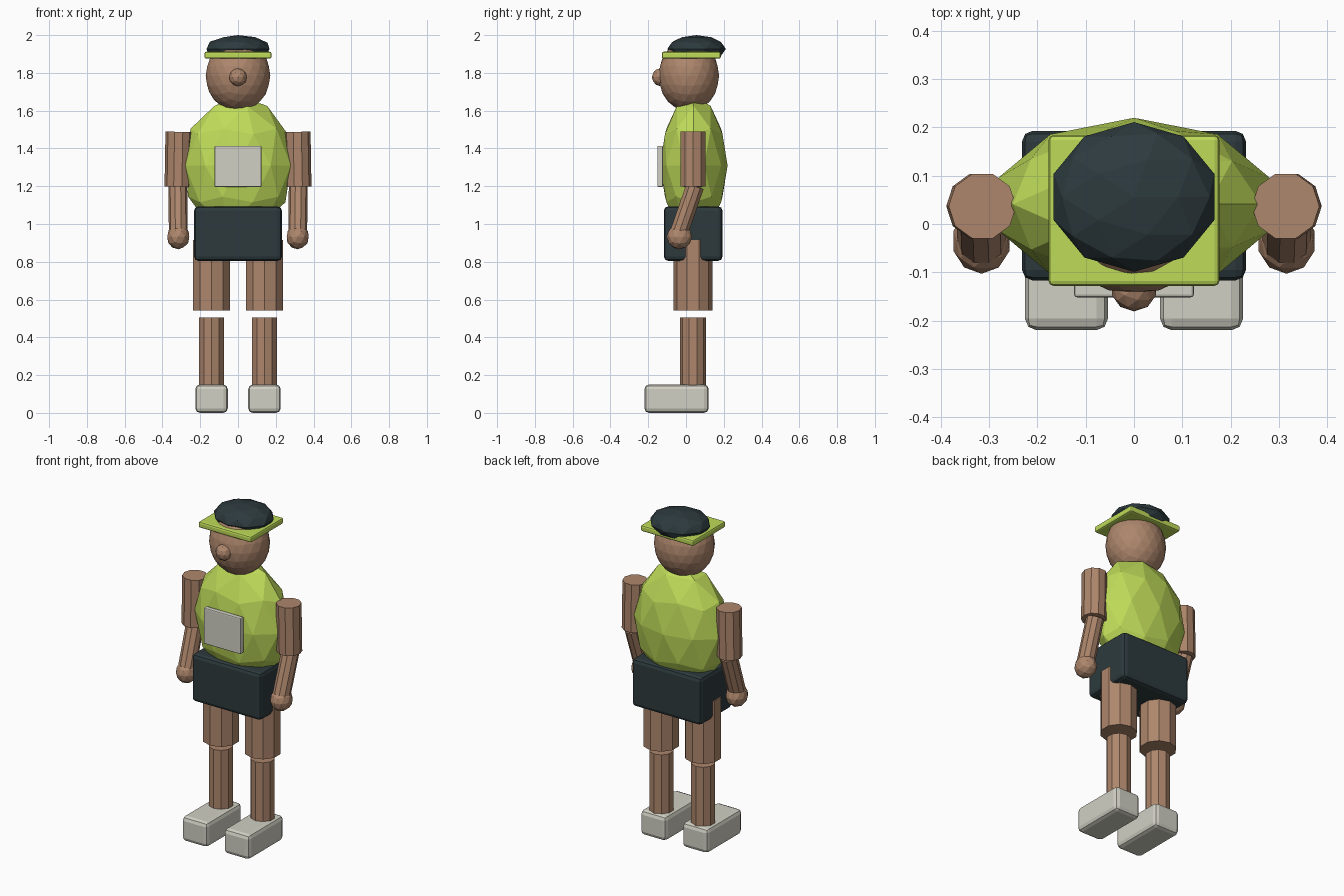
import bpy, bmesh, math
from mathutils import Matrix, Vector

if "Cube" in bpy.data.objects:
    bpy.data.objects.remove(bpy.data.objects["Cube"])


def material(name, rgb):
    m = bpy.data.materials.new(name)
    m.diffuse_color = (*rgb, 1)
    m.use_nodes = True
    m.node_tree.nodes["Principled BSDF"].inputs["Base Color"].default_value = m.diffuse_color
    return m


SKIN = material("skin", (0.42, 0.24, 0.15))
LIME = material("lime", (0.52, 0.71, 0.10))
DARK = material("dark", (0.026, 0.042, 0.048))
PALE = material("pale", (0.64, 0.63, 0.55))


def finish(bm, name, mat):
    me = bpy.data.meshes.new(name)
    bmesh.ops.recalc_face_normals(bm, faces=bm.faces)
    bm.to_mesh(me)
    bm.free()
    me.materials.append(mat)
    ob = bpy.data.objects.new(name, me)
    bpy.context.collection.objects.link(ob)
    return ob


def ball(name, centre, radii, mat, level=2):
    bm = bmesh.new()
    bmesh.ops.create_icosphere(bm, subdivisions=level, radius=1)
    bm.transform(Matrix.Translation(centre) @ Matrix.Diagonal((*radii, 1)))
    return finish(bm, name, mat)


def block(name, lo, hi, bevel, mat):
    lo, hi = Vector(lo), Vector(hi)
    bm = bmesh.new()
    bmesh.ops.create_cube(bm, size=1)
    bm.transform(Matrix.Translation((lo + hi) / 2) @ Matrix.Diagonal((*(hi - lo), 1)))
    bmesh.ops.bevel(bm, geom=bm.edges[:], offset=bevel, segments=2,
                    profile=0.5, affect='EDGES')
    return finish(bm, name, mat)


def limb(name, a, b, r, mat, spin=0.0):
    a, b = Vector(a), Vector(b)
    axis = a - b
    turn = Vector((0, 0, 1)).rotation_difference(axis).to_matrix().to_4x4()
    bm = bmesh.new()
    bmesh.ops.create_cone(bm, cap_ends=True, segments=10, radius1=r, radius2=r,
                          depth=axis.length)
    bm.transform(Matrix.Translation((a + b) / 2) @ turn @ Matrix.Rotation(spin, 4, 'Z'))
    return finish(bm, name, mat)


# Torso with chest panel, and shorts
ball("torso", (0, 0.041, 1.31), (0.295, 0.179, 0.37), LIME)
block("chest_panel", (-0.124, -0.152, 1.196), (0.124, -0.122, 1.414), 0.006, PALE)
block("shorts", (-0.232, -0.117, 0.805), (0.232, 0.193, 1.093), 0.022, DARK)

# Head, nose, headband brim and cap
ball("head", (0, 0.015, 1.785), (0.171, 0.16, 0.19), SKIN, 3)
ball("nose", (0, -0.133, 1.777), (0.048, 0.048, 0.048), SKIN)
block("brim", (-0.177, -0.128, 1.875), (0.177, 0.184, 1.912), 0.01, LIME)
ball("cap", (0, 0.056, 1.927), (0.175, 0.155, 0.073), DARK)

# Arms and legs on both sides
for side, s in (("left", -1), ("right", 1)):
    limb(side + "_upper_arm", (s * 0.314, 0.037, 1.488), (s * 0.319, 0.037, 1.198),
         0.07, SKIN, math.pi / 2)
    limb(side + "_forearm", (s * 0.319, 0.048, 1.2), (s * 0.316, -0.035, 0.96),
         0.05, SKIN, math.pi / 2)
    ball(side + "_hand", (s * 0.316, -0.035, 0.932), (0.061, 0.068, 0.066), SKIN)
    limb(side + "_thigh", (s * 0.14, 0.037, 0.915), (s * 0.14, 0.037, 0.542), 0.103, SKIN)
    limb(side + "_shin", (s * 0.14, 0.036, 0.506), (s * 0.14, 0.036, 0.10), 0.069, SKIN)
    block(side + "_shoe", (s * 0.14 - 0.086, -0.22, 0), (s * 0.14 + 0.086, 0.12, 0.15),
          0.024, PALE)
